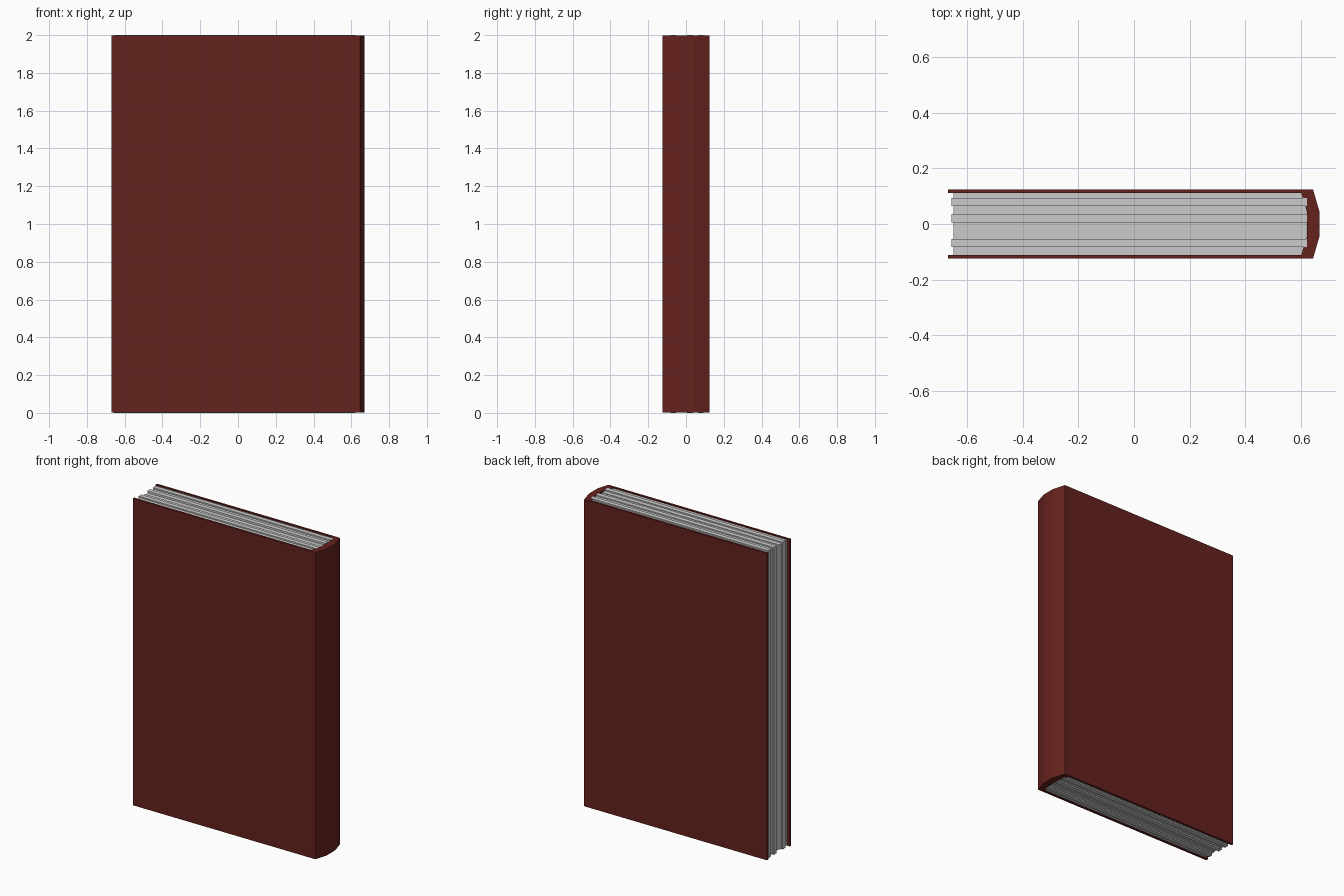
import bpy
import bmesh

if "Cube" in bpy.data.objects:
    bpy.data.objects.remove(bpy.data.objects["Cube"])


def prism(name, outline, z0, z1, material=None):
    """Extrude an XY outline from z0 to z1."""
    bm = bmesh.new()
    face = bm.faces.new([bm.verts.new((x, y, z0)) for x, y in outline])
    ext = bmesh.ops.extrude_face_region(bm, geom=[face])
    top = [v for v in ext["geom"] if isinstance(v, bmesh.types.BMVert)]
    bmesh.ops.translate(bm, verts=top, vec=(0, 0, z1 - z0))
    bmesh.ops.recalc_face_normals(bm, faces=bm.faces)
    mesh = bpy.data.meshes.new(name)
    bm.to_mesh(mesh)
    bm.free()
    if material:
        mesh.materials.append(material)
    obj = bpy.data.objects.new(name, mesh)
    bpy.context.collection.objects.link(obj)
    return obj


red = bpy.data.materials.new("dark_red")
red.diffuse_color = (0.13, 0.016, 0.013, 1)
red.use_nodes = True
red.node_tree.nodes["Principled BSDF"].inputs["Base Color"].default_value = red.diffuse_color

# Cover: two boards joined by a faceted, rounded spine
outer = [(-0.67, 0.125), (0.645, 0.125), (0.669, 0.042)]
inner = [(-0.67, 0.111), (0.603, 0.111), (0.624, 0.042)]
outer += [(x, -y) for x, y in reversed(outer)]
inner += [(x, -y) for x, y in reversed(inner)]
prism("cover", outer + inner[::-1], 0.002, 1.998, red)

# Page bundles: alternating slightly larger and smaller slabs
edges = [0.111, 0.093, 0.064, 0.036, 0.006, -0.025, -0.054, -0.083, -0.111]
proud = {1, 3, 6}
for i, (y1, y0) in enumerate(zip(edges, edges[1:])):
    if i in proud:
        x0, x1, inset = -0.657, 0.623, 0.0
    else:
        x0, x1, inset = -0.651, 0.621, 0.008 if i != 4 else 0.012
    prism(f"page_bundle_{i + 1}", [(x0, y0), (x1, y0), (x1, y1), (x0, y1)],
          inset, 2 - inset)
